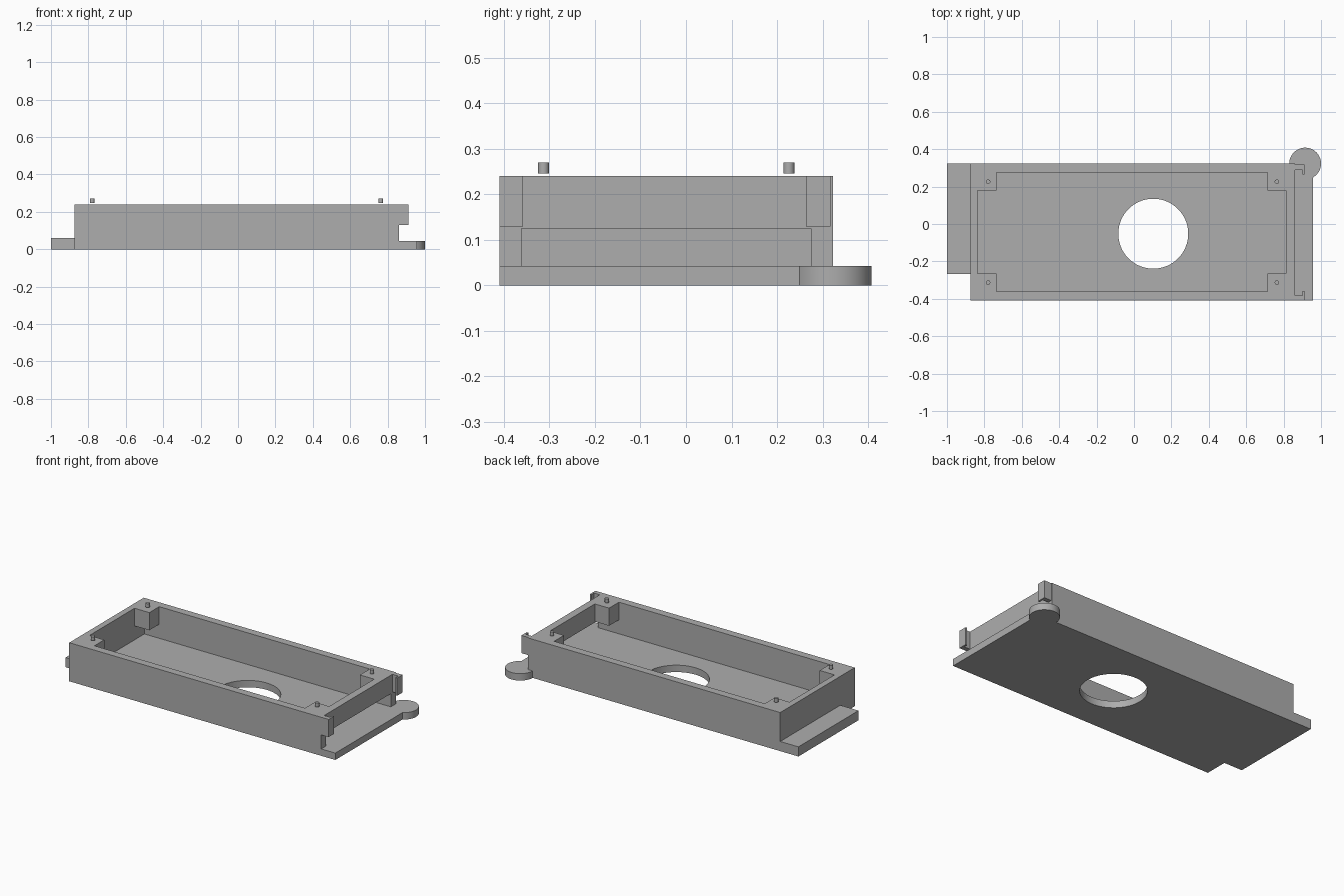
import bpy
import bmesh
import math

if "Cube" in bpy.data.objects:
    bpy.data.objects.remove(bpy.data.objects["Cube"], do_unlink=True)

grey = bpy.data.materials.new("plain_grey")
grey.use_nodes = True
colour = (0.42, 0.42, 0.42, 1.0)
grey.diffuse_color = colour
grey.node_tree.nodes["Principled BSDF"].inputs["Base Color"].default_value = colour


def prism(name, outline, z0, z1):
    """Solid made by extruding a flat outline from z0 up to z1."""
    bm = bmesh.new()
    base = bm.faces.new([bm.verts.new((x, y, z0)) for x, y in outline])
    top = bmesh.ops.extrude_face_region(bm, geom=[base])["geom"]
    verts = [g for g in top if isinstance(g, bmesh.types.BMVert)]
    bmesh.ops.translate(bm, vec=(0, 0, z1 - z0), verts=verts)
    bmesh.ops.recalc_face_normals(bm, faces=bm.faces)
    mesh = bpy.data.meshes.new(name)
    bm.to_mesh(mesh)
    bm.free()
    mesh.materials.append(grey)
    obj = bpy.data.objects.new(name, mesh)
    bpy.context.collection.objects.link(obj)
    return obj


def rect(x0, x1, y0, y1):
    return [(x0, y0), (x1, y0), (x1, y1), (x0, y1)]


def arc(cx, cy, r, start=0, end=360, steps=64):
    angles = [math.radians(start + (end - start) * i / steps) for i in range(steps + 1)]
    if end - start == 360:
        angles.pop()
    return [(cx + r * math.cos(a), cy + r * math.sin(a)) for a in angles]


def select_only(obj):
    bpy.ops.object.select_all(action="DESELECT")
    obj.select_set(True)
    bpy.context.view_layer.objects.active = obj


def combine(target, tool, operation):
    """Apply a boolean and remove the tool."""
    tool.hide_render = True
    mod = target.modifiers.new(operation.lower(), "BOOLEAN")
    mod.operation = operation
    mod.solver = "EXACT"
    mod.object = tool
    select_only(target)
    bpy.ops.object.modifier_apply(modifier=mod.name)
    bpy.data.objects.remove(tool, do_unlink=True)


# Main dimensions
left, right, front, back = -0.875, 0.86, -0.41, 0.323
floor, shelf, top = 0.043, 0.13, 0.24
in_l, in_r, in_f, in_b = -0.837, 0.813, -0.362, 0.275

# Base plate with a rounded tab on its back corner
plate = [(left, front), (0.957, front)]
plate += arc(0.915, back, 0.085, -60, 180, 48) + [(left, back)]
tray = prism("tray", plate, 0, floor)

# Wall block and end ledge
combine(tray, prism("wall_block", rect(left, right, front, back), floor, top), "UNION")
combine(tray, prism("end_ledge", rect(-1, left, -0.268, back), 0, 0.06), "UNION")

# Hooked clips on the open end
for name, outer, inner, tip in (("front_clip", front, -0.381, -0.358),
                                ("back_clip", 0.317, 0.29, 0.264)):
    hook = [(right, outer), (0.911, outer), (0.911, tip),
            (0.9, tip), (0.9, inner), (right, inner)]
    combine(tray, prism(name, hook, shelf, top), "UNION")

# Upper cavity leaves a square block in every corner
bl, br, bf, bb = -0.735, 0.715, -0.265, 0.178
cross = [(bl, in_f), (br, in_f), (br, bf), (in_r, bf), (in_r, bb), (br, bb),
         (br, in_b), (bl, in_b), (bl, bb), (in_l, bb), (in_l, bf), (bl, bf)]
combine(tray, prism("upper_cavity", cross, 0.1, 0.4), "DIFFERENCE")

# Lower cavity, slot through the end wall, and round floor opening
combine(tray, prism("lower_cavity", rect(in_l, in_r, in_f, in_b), floor, shelf), "DIFFERENCE")
combine(tray, prism("end_slot", rect(0.6, 1.1, in_f, in_b), floor, 0.125), "DIFFERENCE")
combine(tray, prism("floor_opening", arc(0.103, -0.052, 0.187), -0.1, 0.1), "DIFFERENCE")
select_only(tray)
bpy.ops.object.shade_smooth_by_angle(angle=math.radians(30))

# Locating pins over the corner blocks
for side, x in (("right", -0.78), ("left", 0.764)):
    for end, y in (("front", -0.313), ("back", 0.226)):
        pin = prism(f"{end}_{side}_pin", arc(x, y, 0.012, steps=24), 0.246, 0.27)
        select_only(pin)
        bpy.ops.object.shade_smooth_by_angle(angle=math.radians(30))
